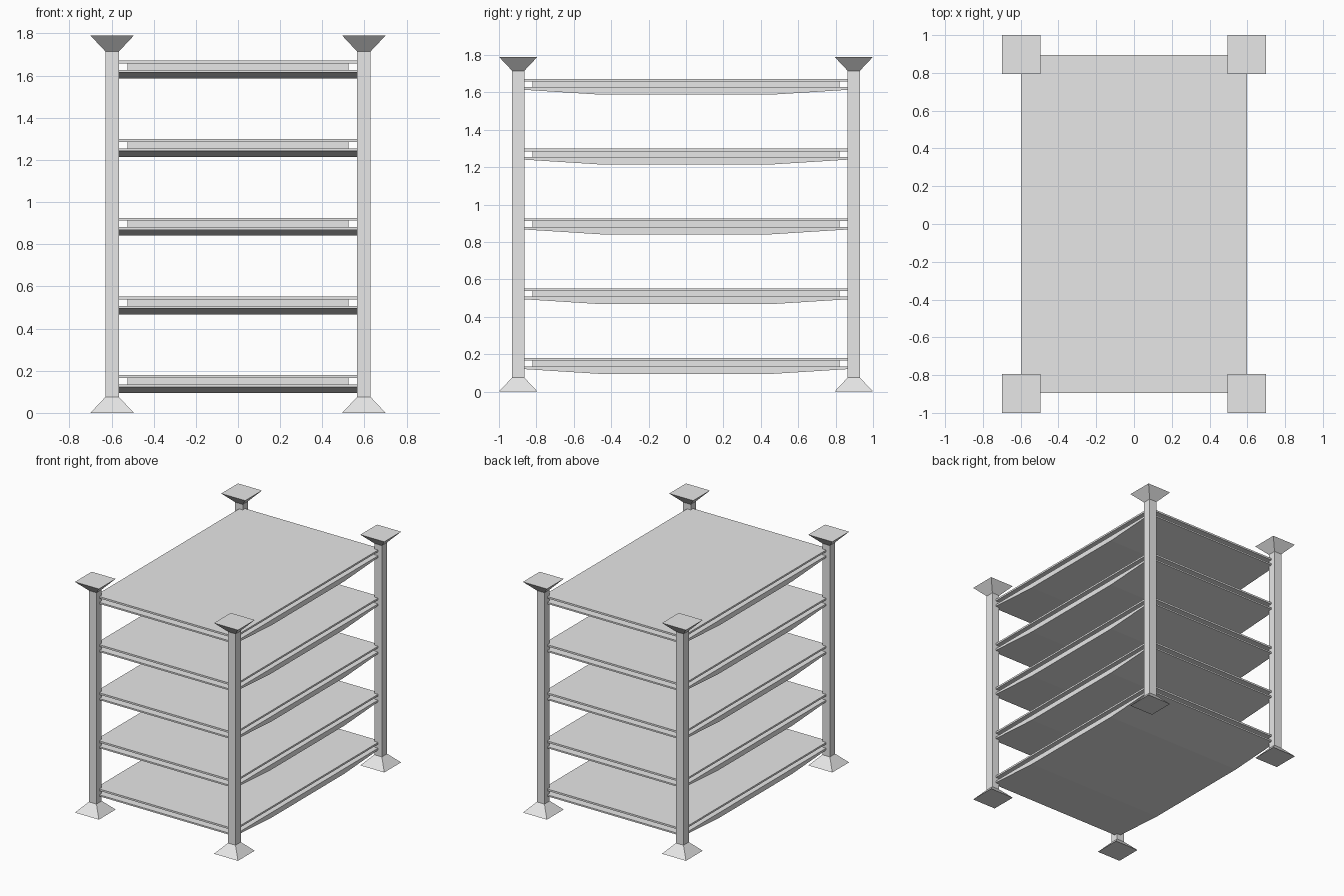
import bpy
import bmesh

if "Cube" in bpy.data.objects:
    bpy.data.objects.remove(bpy.data.objects["Cube"])

# One plain grey for the whole rack
grey = bpy.data.materials.new("light_grey")
grey.diffuse_color = (0.8, 0.8, 0.8, 1.0)
grey.use_nodes = True
grey.node_tree.nodes["Principled BSDF"].inputs["Base Color"].default_value = grey.diffuse_color


def finish(name, bm):
    bmesh.ops.recalc_face_normals(bm, faces=bm.faces)
    mesh = bpy.data.meshes.new(name)
    bm.to_mesh(mesh)
    bm.free()
    mesh.materials.append(grey)
    obj = bpy.data.objects.new(name, mesh)
    bpy.context.collection.objects.link(obj)
    return obj


def square_loft(name, cx, cy, rings):
    """Stack square rings of (half width, z) into a closed column."""
    bm = bmesh.new()
    loops = [[bm.verts.new((cx + sx * h, cy + sy * h, z))
              for sx, sy in ((-1, -1), (1, -1), (1, 1), (-1, 1))]
             for h, z in rings]
    for a, b in zip(loops, loops[1:]):
        for i in range(4):
            j = (i + 1) % 4
            bm.faces.new((a[i], a[j], b[j], b[i]))
    bm.faces.new(loops[0])
    bm.faces.new(loops[-1])
    return finish(name, bm)


def side_profile(name, half_x, points):
    """Extrude a closed (y, z) outline across the width."""
    bm = bmesh.new()
    face = bm.faces.new([bm.verts.new((-half_x, y, z)) for y, z in points])
    ext = bmesh.ops.extrude_face_region(bm, geom=[face])
    moved = [v for v in ext["geom"] if isinstance(v, bmesh.types.BMVert)]
    bmesh.ops.translate(bm, verts=moved, vec=(2 * half_x, 0, 0))
    return finish(name, bm)


def slab(name, half_x, half_y, z0, z1):
    return side_profile(name, half_x, [(-half_y, z0), (half_y, z0),
                                       (half_y, z1), (-half_y, z1)])


PX, PY = 0.597, 0.897      # post centres, also the shelf edges
HEIGHT = 1.79

# Corner posts with flared foot and cap
for sx in (-1, 1):
    for sy in (-1, 1):
        square_loft("corner_post", sx * PX, sy * PY,
                    [(0.103, 0), (0.0325, 0.075),
                     (0.0325, HEIGHT - 0.075), (0.103, HEIGHT)])

# Shelves: top panel, recessed core, and tray with a tapered underside
for i in range(5):
    top = 0.179 + i * 0.3733
    slab("shelf_top", PX, PY - 0.003, top - 0.014, top)
    slab("shelf_core", 0.523, 0.82, top - 0.045, top - 0.014)
    edge, low, lip = top - 0.057, top - 0.085, top - 0.045
    y = PY - 0.003
    side_profile("shelf_tray", PX, [(-y, lip), (-y, edge), (-0.45, low),
                                    (0.45, low), (y, edge), (y, lip)])
